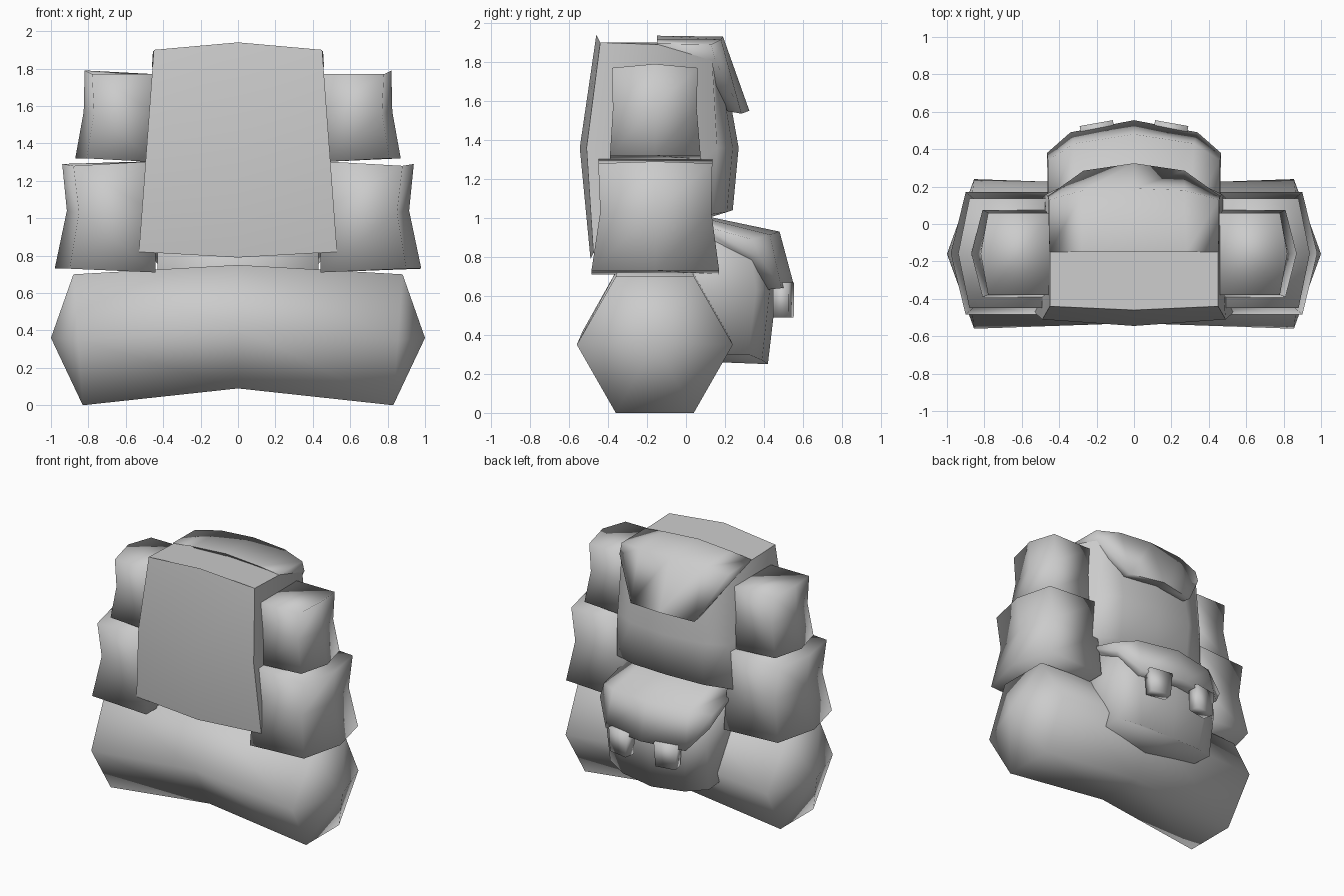
import bpy, bmesh, math
from mathutils import Matrix, Vector

if "Cube" in bpy.data.objects:
    bpy.data.objects.remove(bpy.data.objects["Cube"])


def finish(name, bm, angle):
    bmesh.ops.recalc_face_normals(bm, faces=bm.faces[:])
    me = bpy.data.meshes.new(name)
    bm.to_mesh(me)
    bm.free()
    ob = bpy.data.objects.new(name, me)
    bpy.context.collection.objects.link(ob)
    bpy.ops.object.select_all(action='DESELECT')
    ob.select_set(True)
    bpy.context.view_layer.objects.active = ob
    bpy.ops.object.shade_smooth_by_angle(angle=math.radians(angle))
    return ob


def loft(name, rings, tips=(None, None), angle=100):
    """Skin closed rings; each end is an n-gon, or a fan to a tip point."""
    bm = bmesh.new()
    vs = [[bm.verts.new(p) for p in r] for r in rings]
    n = len(rings[0])
    for a, b in zip(vs, vs[1:]):
        for i in range(n):
            j = (i + 1) % n
            bm.faces.new((a[i], a[j], b[j], b[i]))
    for ring, tip in ((vs[0], tips[0]), (vs[-1], tips[1])):
        if tip is None:
            bm.faces.new(ring)
        else:
            t = bm.verts.new(tip)
            for i in range(n):
                bm.faces.new((ring[i], ring[(i + 1) % n], t))
    return finish(name, bm, angle)


def mirror_ring(half):
    """Complete a ring given from its front centre to its back centre."""
    return half + [(-x, y, z) for x, y, z in half[-2:0:-1]]


def flap(name, rows):
    """Closed cover: half rows (centre to side) mirrored, wrapped round as a tube."""
    full = [[(-x, y, z) for x, y, z in r[:0:-1]] + r for r in rows]
    return loft(name, [list(c) for c in zip(*full)])


# Bedroll: sagging hexagonal roll with pointed ends
def roll_ring(x, cz, ry, rz, lean):
    ring = []
    for i in range(6):
        a = math.radians(60 * i)
        s = math.sin(a) / math.sin(math.radians(60))
        ring.append((x + lean * s, -0.16 + ry * math.cos(a), cz + rz * s))
    return ring


loft("bedroll", [roll_ring(-0.855, 0.35, 0.40, 0.35, -0.025),
                 roll_ring(0, 0.42, 0.37, 0.33, 0),
                 roll_ring(0.855, 0.35, 0.40, 0.35, 0.025)],
     ((-1, -0.16, 0.36), (1, -0.16, 0.36)))

# Main bag: front centre, front corner, back corner, back bend, back centre
loft("main_bag", [
    mirror_ring([(0, -0.49, 0.79), (0.53, -0.475, 0.82), (0.49, 0.14, 1.02),
                 (0.30, 0.21, 1.03), (0, 0.24, 1.04)]),
    mirror_ring([(0, -0.545, 1.36), (0.49, -0.51, 1.36), (0.47, 0.16, 1.36),
                 (0.30, 0.24, 1.36), (0, 0.27, 1.36)]),
    mirror_ring([(0, -0.46, 1.94), (0.45, -0.44, 1.90), (0.45, 0.13, 1.88),
                 (0.28, 0.15, 1.90), (0, 0.17, 1.92)])], angle=75)

# Main lid hanging over the back
flap("main_lid", [
    [(0, -0.15, 1.935), (0.28, -0.15, 1.915), (0.452, -0.15, 1.895)],
    [(0, 0.19, 1.93), (0.27, 0.18, 1.915), (0.455, 0.13, 1.89)],
    [(0, 0.325, 1.55), (0.27, 0.285, 1.535), (0.46, 0.15, 1.81)],
    [(0, 0.24, 1.56), (0.27, 0.20, 1.55), (0.43, 0.05, 1.80)]])

# Back pouch
loft("back_pouch", [
    mirror_ring([(0, -0.10, 0.27), (0.38, -0.10, 0.30), (0.42, 0.32, 0.30),
                 (0.26, 0.39, 0.27), (0, 0.42, 0.25)]),
    mirror_ring([(0, -0.20, 0.63), (0.43, -0.20, 0.63), (0.43, 0.36, 0.63),
                 (0.30, 0.43, 0.63), (0, 0.465, 0.63)]),
    mirror_ring([(0, -0.20, 0.98), (0.43, -0.20, 0.97), (0.42, 0.32, 0.90),
                 (0.28, 0.38, 0.91), (0, 0.42, 0.92)])], angle=100)

# Pouch lid
flap("pouch_lid", [
    [(0, 0.05, 1.02), (0.30, 0.05, 1.01), (0.46, 0.05, 0.97)],
    [(0, 0.48, 0.93), (0.32, 0.43, 0.915), (0.46, 0.34, 0.89)],
    [(0, 0.555, 0.65), (0.34, 0.49, 0.64), (0.465, 0.38, 0.80)],
    [(0, 0.42, 0.64), (0.30, 0.39, 0.63), (0.42, 0.30, 0.80)]])


# Side pockets: levels are (z outer, z corner, z inner, x outer, x corner, y front, y back)
def side_pocket(name, s, levels):
    rings = []
    for zo, zc, zi, xo, xc, y0, y1 in levels:
        rings.append([(s * 0.44, y0, zi), (s * xc, y0, zc),
                      (s * xo, (y0 + y1) / 2, zo), (s * xc, y1, zc),
                      (s * 0.44, y1, zi)])
    loft(name, rings)


for side, s in (("right", 1), ("left", -1)):
    side_pocket("upper_pocket_" + side, s, [
        (1.32, 1.32, 1.30, 0.87, 0.81, -0.39, 0.075),
        (1.57, 1.56, 1.56, 0.825, 0.77, -0.375, 0.055),
        (1.79, 1.77, 1.77, 0.82, 0.78, -0.38, 0.06)])
    side_pocket("lower_pocket_" + side, s, [
        (0.73, 0.73, 0.71, 0.98, 0.90, -0.485, 0.17),
        (1.04, 1.03, 1.03, 0.915, 0.85, -0.44, 0.13),
        (1.29, 1.28, 1.305, 0.94, 0.88, -0.45, 0.135)])

    # Buckle on the pouch lid
    bm = bmesh.new()
    bmesh.ops.create_cube(bm, size=1)
    bmesh.ops.scale(bm, vec=Vector((0.18, 0.08, 0.18)), verts=bm.verts)
    for v in bm.verts:
        if v.co.z < 0:
            v.co.x *= 0.85
    bmesh.ops.rotate(bm, matrix=Matrix.Rotation(math.radians(-10 * s), 3, 'Z'), verts=bm.verts)
    bmesh.ops.translate(bm, vec=Vector((s * 0.195, 0.5, 0.58)), verts=bm.verts)
    finish("buckle_" + side, bm, 100)
